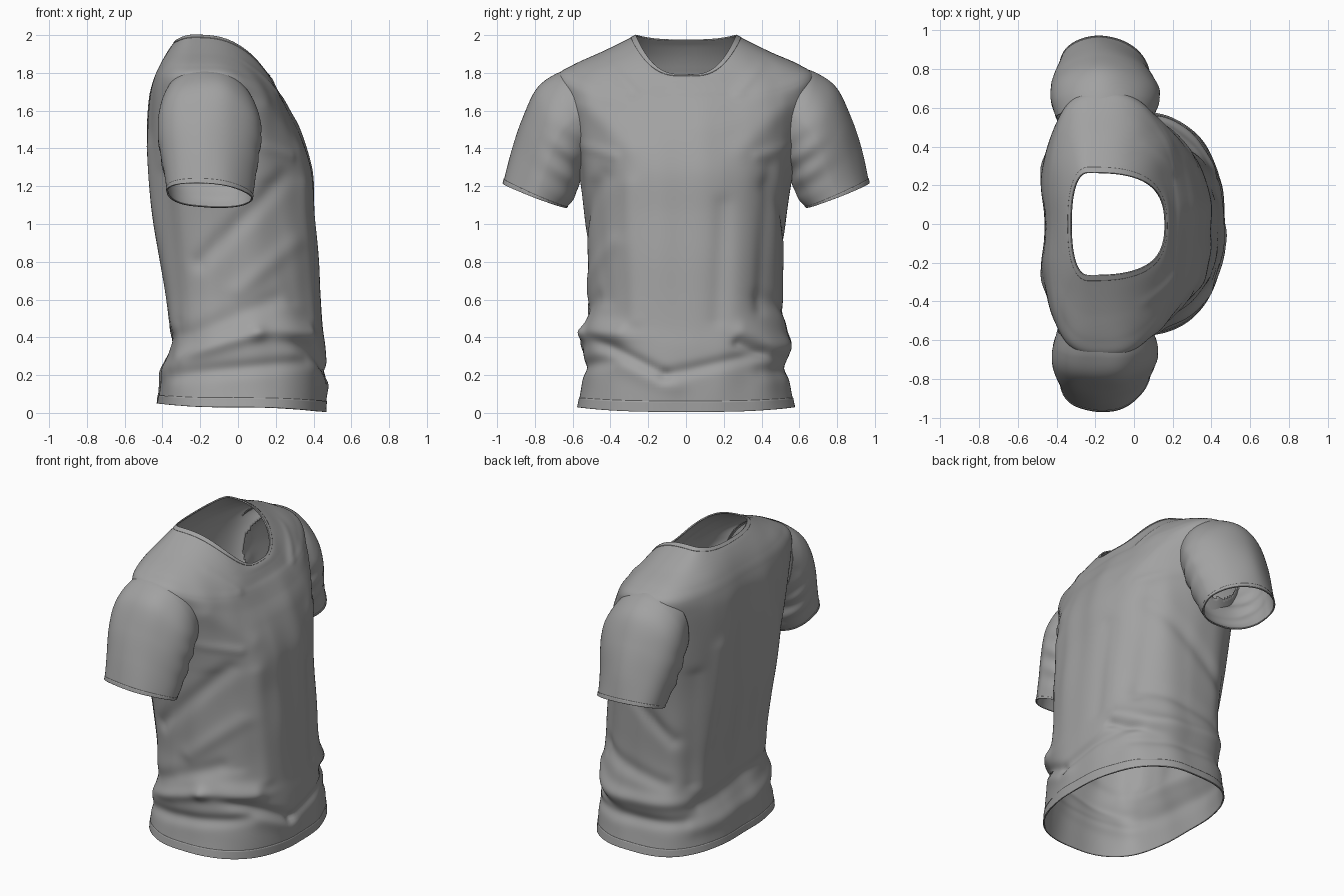
import bpy, bmesh, math
from mathutils import Vector, noise

old = bpy.data.objects.get("Cube")
if old:
    bpy.data.objects.remove(old)

# One plain grey cloth
cloth = bpy.data.materials.new("grey cloth")
cloth.use_nodes = True
GREY = (0.36, 0.36, 0.36, 1)
cloth.diffuse_color = GREY
shader = cloth.node_tree.nodes["Principled BSDF"]
shader.inputs["Base Color"].default_value = GREY
shader.inputs["Roughness"].default_value = 0.8


def spline(keys, v):
    """Catmull-Rom blend of a list of number rows at position v."""
    i = min(int(v), len(keys) - 2)
    f = v - i
    rows = [keys[max(0, min(len(keys) - 1, i + k))] for k in (-1, 0, 1, 2)]
    return [b + f / 2 * (c - a + f * (2 * a - 5 * b + 4 * c - d + f * (3 * (b - c) + d - a)))
            for a, b, c, d in zip(*rows)]


def power(value, exponent):
    return math.copysign(abs(value) ** exponent, value)


def loft(name, point, start, end, steps, segments, offset, drop=None):
    """Open tube of rings from point(v, angle), moved along its normals by offset(co, normal)."""
    bm = bmesh.new()
    rings = []
    for i in range(steps + 1):
        v = start + (end - start) * i / steps
        rings.append([bm.verts.new(point(v, math.tau * j / segments)) for j in range(segments)])
    for low, high in zip(rings, rings[1:]):
        for j in range(segments):
            k = (j + 1) % segments
            bm.faces.new((low[j], low[k], high[k], high[j]))
    bm.normal_update()
    moves = [(v, v.normal * offset(v.co, v.normal)) for v in bm.verts]
    for v, move in moves:
        v.co += move
    if drop:
        gone = [f for f in bm.faces if drop(f.calc_center_median())]
        bmesh.ops.delete(bm, geom=gone, context="FACES")
    mesh = bpy.data.meshes.new(name)
    bm.to_mesh(mesh)
    bm.free()
    mesh.materials.append(cloth)
    obj = bpy.data.objects.new(name, mesh)
    bpy.context.collection.objects.link(obj)
    for poly in mesh.polygons:
        poly.use_smooth = True
    thick = obj.modifiers.new("cloth thickness", "SOLIDIFY")
    thick.thickness = 0.006
    thick.offset = -1
    return obj


# Torso rings: half width, side x, chest x, back x, side z, chest z, back z
lower = [  # z, half width, chest x, back x
    (0.2, .545, .47, -.415), (0.34, .54, .465, -.38), (0.46, .535, .45, -.38),
    (0.62, .515, .44, -.395), (0.82, .52, .43, -.425), (1.05, .535, .41, -.46),
    (1.28, .565, .395, -.48)]
body = [(.575, .02, .465, -.43, .03, .005, .05)]
body += [(w, .02 - .12 * z, f, b, z, z, z) for z, w, f, b in lower]
body += [
    (.615, -.14, .33, -.487, 1.5, 1.48, 1.5),
    (.665, -.15, .275, -.475, 1.68, 1.59, 1.67),
    (.68, -.165, .24, -.45, 1.785, 1.66, 1.77),
    (.6, -.18, .215, -.425, 1.845, 1.7, 1.83),
    (.46, -.2, .195, -.395, 1.905, 1.74, 1.885),
    (.335, -.22, .18, -.36, 1.965, 1.77, 1.935),
    (.265, -.235, .16, -.325, 2.0, 1.79, 1.975)]
TOP = len(body) - 1


def body_point(v, angle):
    w, side, front, back, zs, zf, zb = spline(body, v)
    c, s = math.cos(angle), math.sin(angle)
    collar = max(0, min(1, (v - TOP + 4) / 4))
    n = 2.35 + .45 * collar if c > 0 else 2.8 - .4 * collar
    u = power(s, 2 / n)
    reach, z = (front - side, zf) if c > 0 else (side - back, zb)
    x, y = side + reach * power(c, 2 / n), w * u
    if c < 0:  # hollow along the spine
        fade = max(0, min(1, (1.95 - z) * 3, z * 2))
        x += .03 * fade * math.exp(-(y / .15) ** 2)
    return Vector((x, y, z + (zs - z) * abs(u) ** 3))


# Cloth folds: facing direction, start, end, width, height
CHEST, BACK, LEFT, RIGHT = Vector((1, 0, 0)), Vector((-1, 0, 0)), Vector((0, 1, 0)), Vector((0, -1, 0))
folds = [
    (CHEST, (-.5, .4), (-.12, .2), .035, -.025), (CHEST, (-.55, .47), (-.35, .43), .05, .03),
    (CHEST, (-.45, .3), (-.05, .14), .05, .01), (CHEST, (-.1, .2), (.42, .32), .035, -.018),
    (CHEST, (.28, .37), (.55, .26), .03, -.025), (CHEST, (.3, .43), (.55, .36), .05, .02),
    (CHEST, (-.3, 1.2), (-.28, .5), .05, .01), (CHEST, (.45, 1.3), (.4, .55), .04, -.015),
    (CHEST, (.2, 1.1), (.17, .5), .05, -.01), (CHEST, (-.5, 1.2), (-.42, .6), .04, -.012),
    (RIGHT, (-.3, .3), (.1, .42), .04, .02), (RIGHT, (.1, .42), (.4, .4), .04, .022),
    (RIGHT, (-.25, .42), (.2, .6), .05, -.015), (RIGHT, (-.2, .8), (.25, 1.25), .05, -.018),
    (RIGHT, (-.35, .2), (.35, .27), .04, -.02), (RIGHT, (0, .65), (.3, .9), .05, .012),
    (LEFT, (-.3, .38), (.3, .34), .05, .022), (LEFT, (-.3, .25), (.35, .22), .04, -.02),
    (LEFT, (-.25, .8), (.25, 1.2), .05, -.015), (LEFT, (-.2, .5), (.3, .6), .05, -.015),
    (BACK, (-.4, .42), (.35, .34), .05, -.015), (BACK, (-.45, .25), (.4, .2), .05, .012)]
for sign in (-1, 1):
    folds += [
        (CHEST, (.58 * sign, 1.42), (.38 * sign, 1.36), .03, .01),
        (CHEST, (.52 * sign, 1.62), (.3 * sign, 1.4), .06, .01),
        (CHEST, (.4 * sign, 1.84), (.28 * sign, 1.7), .03, .01),
        (BACK, (.3 * sign, 1.4), (.33 * sign, .45), .06, .012),
        (BACK, (.46 * sign, 1.25), (.4 * sign, .5), .05, -.012)]


def fold_height(co, normal):
    total = .012 * noise.noise(Vector((co.x * 6, co.y * 6, co.z * 1.5)))
    for facing, a, b, width, height in folds:
        mask = max(0, normal.dot(facing))
        if mask > 0:
            p = Vector((co.y if facing.x else co.x, co.z))
            a, b = Vector(a), Vector(b)
            t = max(0, min(1, (p - a).dot(b - a) / (b - a).length_squared))
            near = (p - a.lerp(b, t)).length / width
            total += height * mask * math.exp(-near * near)
    return total * max(0, min(1, (co.z + .05) * 5, (1.95 - co.z) * 4))


def armhole(co):
    return abs(co.y) > .5 and math.hypot(co.x + .14, co.z - 1.54) < .215


def band_height(co, normal):
    return fold_height(co, normal) + .003


loft("shirt_body", body_point, 0, TOP, 170, 180, fold_height, armhole)
loft("hem_band", body_point, 0, .36, 8, 180, band_height)
loft("collar_band", body_point, TOP - .5, TOP, 8, 180, band_height)

# Sleeve rings: outer y, outer z, inner y, inner z, back x, front x
sleeve = [
    (.59, 1.835, .5, 1.33, -.4, .1), (.695, 1.797, .545, 1.28, -.42, .125),
    (.795, 1.715, .56, 1.235, -.425, .13), (.87, 1.56, .575, 1.185, -.415, .115),
    (.925, 1.39, .595, 1.135, -.395, .095), (.97, 1.215, .635, 1.09, -.375, .08)]
CUFF = len(sleeve) - 1


def make_sleeve(side, sign):
    def point(v, angle):
        oy, oz, iy, iz, back, front = spline(sleeve, v)
        c, s = math.cos(angle), math.sin(angle)
        # the underside is fuller than the top
        s = power(s, 1 if c > 0 else .85)
        x = (back + front) / 2 + (front - back) / 2 * s * sign - .03 * max(0, c)
        y, z = (oy + iy) / 2 + (oy - iy) / 2 * c, (oz + iz) / 2 + (oz - iz) / 2 * c
        return Vector((x, y * sign, z - .06 * v / CUFF * (x + .15)))

    def wrinkles(co, normal):
        # drag lines run from the armpit up over the sleeve
        pull = math.exp(-((abs(co.y) - .62) / .1) ** 2 - ((co.z - 1.32) / .16) ** 2)
        ripple = math.sin(45 * (co.z - .6 * abs(co.y)))
        return .006 * pull * ripple + .012 * noise.noise(Vector((co.x * 6, co.y * 4, co.z * 2.5)))

    def cuff_height(co, normal):
        return wrinkles(co, normal) + .003

    loft(side + "_sleeve", point, 0, CUFF, 60, 96, wrinkles)
    loft(side + "_cuff", point, CUFF - .2, CUFF, 5, 96, cuff_height)


make_sleeve("left", 1)
make_sleeve("right", -1)
